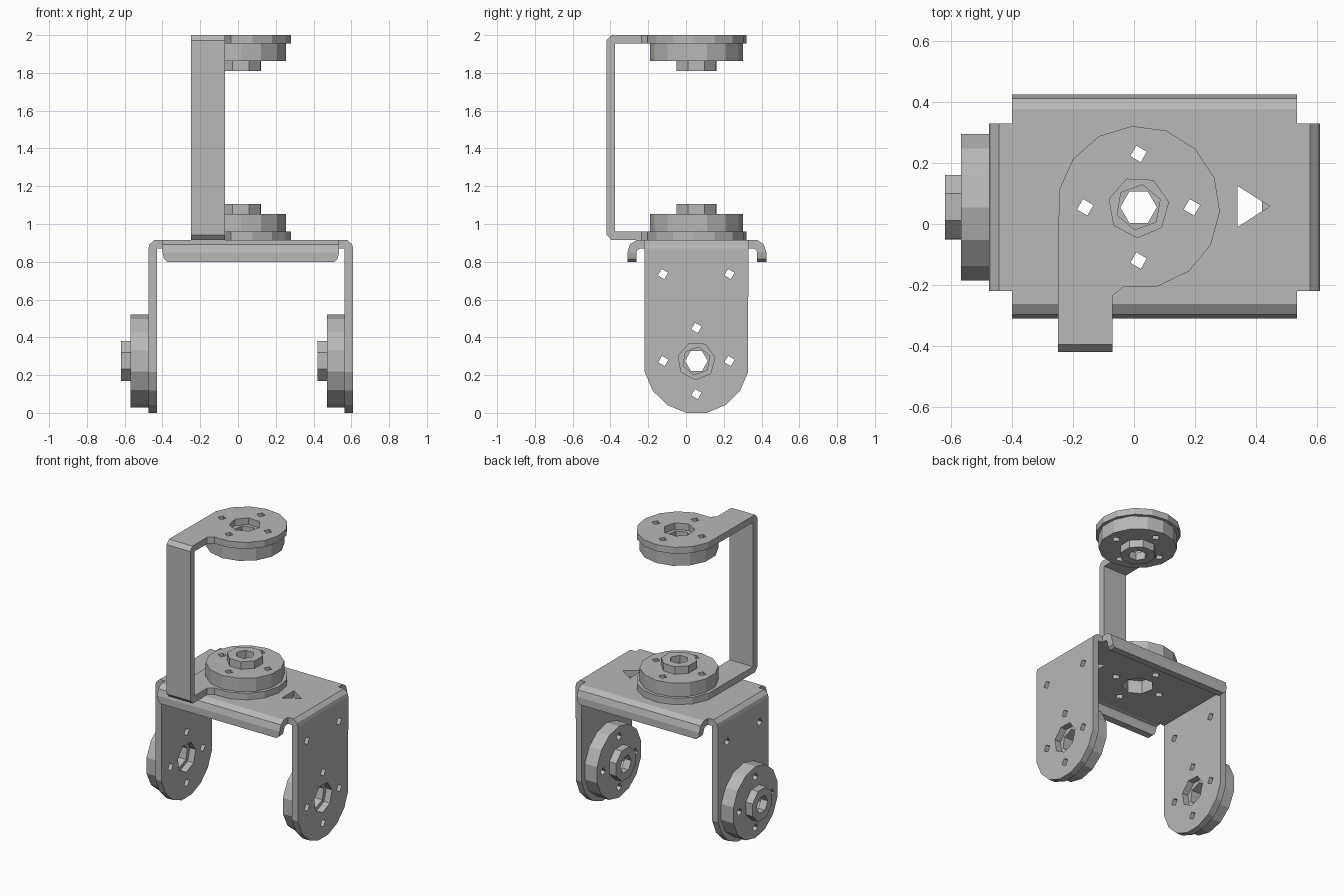
import bpy, bmesh
from math import cos, sin, radians
from mathutils import Vector

if "Cube" in bpy.data.objects:
    bpy.data.objects.remove(bpy.data.objects["Cube"], do_unlink=True)

metal = bpy.data.materials.new("grey metal")
metal.use_nodes = True
metal.diffuse_color = (0.48, 0.48, 0.48, 1)
metal.node_tree.nodes["Principled BSDF"].inputs["Base Color"].default_value = (0.48, 0.48, 0.48, 1)

# Sheet coordinates (u, v, w) to world; w is the thickness direction
AXES = {
    "z": lambda u, v, w: Vector((u, v, w)),
    "x": lambda u, v, w: Vector((w, u, v)),   # outline in (y, z)
    "y": lambda u, v, w: Vector((u, w, v)),   # outline in (x, z)
}


def arc(c, r, a0, a1, n):
    angles = [radians(a0 + (a1 - a0) * i / n) for i in range(n + 1)]
    return [(c[0] + r * cos(a), c[1] + r * sin(a)) for a in angles]


def ngon(c, r, n, turn=0):
    return arc(c, r, turn, turn + 360, n)[:-1]


def sheet(name, axis, outline, w0, w1, holes=()):
    """Flat piece with through holes, between w0 and w1 along the axis."""
    place = AXES[axis]
    bm = bmesh.new()
    layers = []
    for w in (w0, w1):
        rings, edges = [], []
        for loop in [outline, *holes]:
            ring = [bm.verts.new(place(u, v, w)) for u, v in loop]
            edges += [bm.edges.new((ring[i - 1], ring[i])) for i in range(len(ring))]
            rings.append(ring)
        bmesh.ops.triangle_fill(bm, use_beauty=True, edges=edges, normal=place(0, 0, 1))
        layers.append(rings)
    for low, high in zip(*layers):
        for i in range(len(low)):
            bm.faces.new((low[i - 1], low[i], high[i], high[i - 1]))
    bmesh.ops.recalc_face_normals(bm, faces=bm.faces)
    mesh = bpy.data.meshes.new(name)
    bm.to_mesh(mesh)
    bm.free()
    mesh.materials.append(metal)
    obj = bpy.data.objects.new(name, mesh)
    bpy.context.collection.objects.link(obj)
    return obj


def screw_holes(c):
    return [ngon(p, 0.028, 4, 15) for p in ngon(c, 0.175, 4)]


def plate_holes(c):
    return [ngon(c, 0.1, 7, 10)] + screw_holes(c)


def hub(name, axis, c, w, direction):
    """Round horn with a raised hollow boss."""
    mid, end = w + direction * 0.093, w + direction * 0.145
    sheet(name + "_disc", axis, ngon(c, 0.246, 14, 13), w, mid,
          [ngon(c, 0.075, 6, 20)] + screw_holes(c))
    sheet(name + "_boss", axis, ngon(c, 0.114, 8, 22), mid, end, [ngon(c, 0.06, 6)])


T = 0.045                     # sheet thickness
TOP = 0.915                   # top of lower bracket
FRONT, BACK = -0.22, 0.33     # leg width
PIVOT = (0.015, 0.055)        # vertical hub axis
LEG_PIVOT = (0.055, 0.275)    # leg hub axis

# Lower bracket: top plate with hub holes and arrow cutout
under = TOP - T
top_outline = [(-0.43, FRONT), (-0.4, FRONT), (-0.4, -0.24), (0.535, -0.24),
               (0.535, FRONT), (0.565, FRONT), (0.565, BACK), (0.535, BACK),
               (0.535, 0.355), (-0.4, 0.355), (-0.4, BACK), (-0.43, BACK)]
arrow = [(0.34, -0.01), (0.445, 0.058), (0.34, 0.125)]
sheet("bracket_top", "z", top_outline, under, TOP, plate_holes(PIVOT) + [arrow])

# Legs with rounded feet, bends and hubs
leg_outline = [(FRONT, under), *arc(LEG_PIVOT, 0.28, 192, 348, 7), (BACK, under)]
leg_holes = plate_holes(LEG_PIVOT) + [ngon((y, 0.735), 0.028, 4, 15) for y in (-0.122, 0.23)]
for side, outer, inward in (("right", -0.475, 1), ("left", 0.61, -1)):
    inner = outer + inward * T
    sheet(side + "_leg", "x", leg_outline, outer, inner, leg_holes)
    bend = [(outer, under), (outer + inward * 0.006, under + 0.022),
            (outer + inward * 0.032, TOP), (inner, TOP), (inner, under)]
    sheet(side + "_leg_bend", "y", bend, FRONT, BACK)
hub("right_hub", "x", LEG_PIVOT, -0.475, -1)
hub("left_hub", "x", LEG_PIVOT, 0.61 - T, -1)

# Turned down flanges, mirrored front to back
flange_bend = [(-0.31, 0.85), (-0.297, 0.892), (-0.262, TOP), (-0.24, TOP),
               (-0.24, under), (-0.256, under - 0.006), (-0.262, 0.85)]
lip = [(-0.4, 0.85), (-0.392, 0.815), (-0.375, 0.8),
       (0.51, 0.8), (0.527, 0.815), (0.535, 0.85)]
for side, flip in (("front", lambda y: y), ("back", lambda y: 0.115 - y)):
    sheet(side + "_flange_bend", "x", [(flip(y), z) for y, z in flange_bend], -0.4, 0.535)
    sheet(side + "_flange_lip", "y", lip, flip(-0.31), flip(-0.262))

# Upper bracket: post with bent ends
LEFT, RIGHT, JOIN = -0.25, -0.07, -0.36
post = [(JOIN, 2), (-0.395, 2), (-0.42, 1.972), (-0.42, TOP + 0.028), (-0.395, TOP),
        (JOIN, TOP), (JOIN, TOP + T), (-0.375, TOP + T), (-0.375, 2 - T), (JOIN, 2 - T)]
sheet("upper_post", "x", post, LEFT, RIGHT)

# Upper bracket: round ended arms and facing hubs
arm = [*arc(PIVOT, 0.267, -101, 168, 11), (LEFT, JOIN), (RIGHT, JOIN), (RIGHT, -0.235)]
sheet("lower_arm", "z", arm, TOP, TOP + T, plate_holes(PIVOT))
sheet("upper_arm", "z", arm, 2 - T, 2, plate_holes(PIVOT))
hub("lower_hub", "z", PIVOT, TOP + T, 1)
hub("upper_hub", "z", PIVOT, 2 - T, -1)
